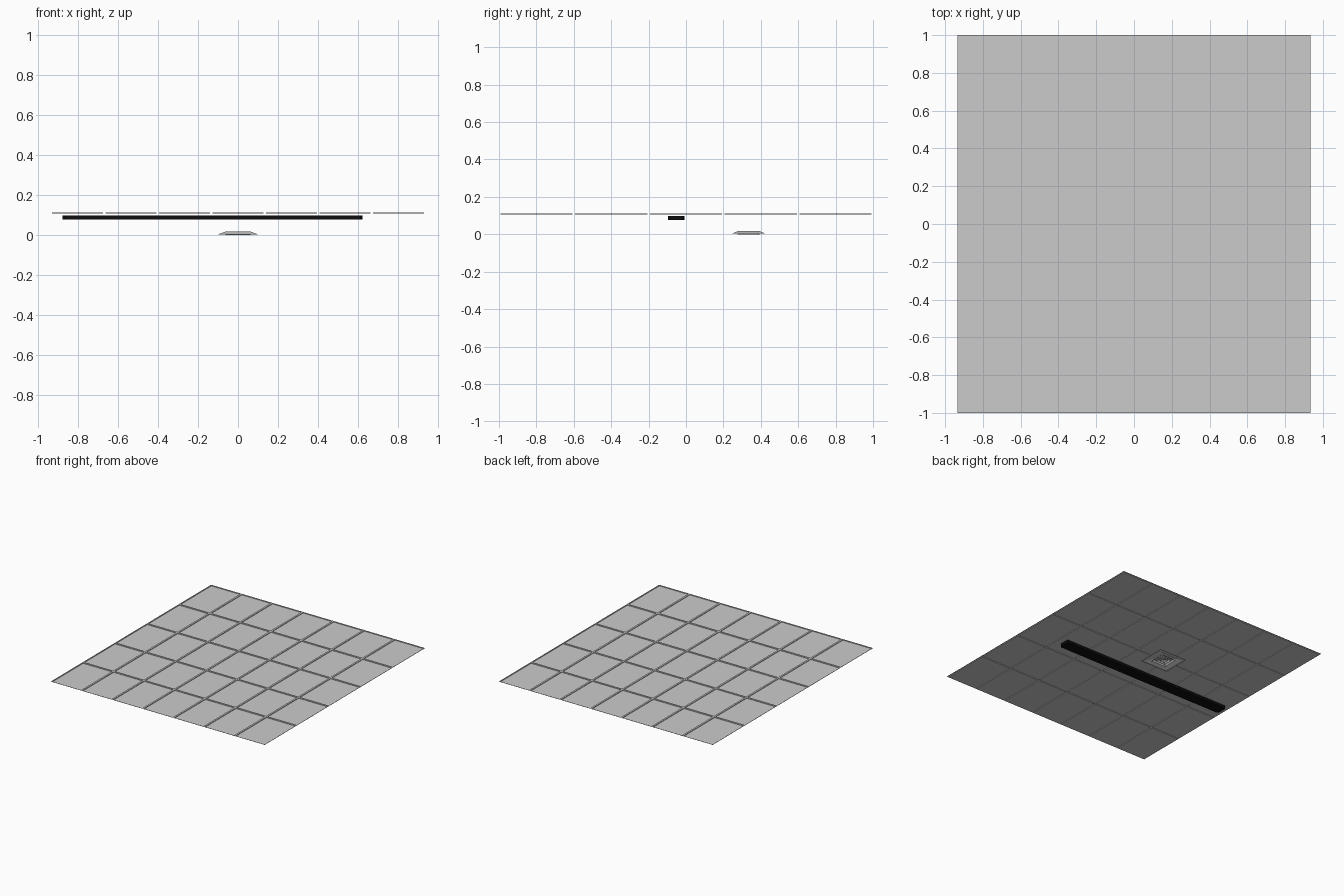
import bpy, bmesh, math

if "Cube" in bpy.data.objects:
    bpy.data.objects.remove(bpy.data.objects["Cube"])

def material(name, v):
    m = bpy.data.materials.new(name)
    m.diffuse_color = (v, v, v, 1)
    m.use_nodes = True
    m.node_tree.nodes["Principled BSDF"].inputs["Base Color"].default_value = m.diffuse_color
    return m

GREY = material("light_grey", 0.6)
BLACK = material("black", 0.004)

def finish(bm, name, mat):
    me = bpy.data.meshes.new(name)
    bm.to_mesh(me)
    bm.free()
    me.materials.append(mat)
    ob = bpy.data.objects.new(name, me)
    bpy.context.collection.objects.link(ob)
    return ob

def ring(bm, cx, cy, hx, hy, z):
    return [bm.verts.new((cx + sx * hx, cy + sy * hy, z))
            for sx, sy in ((-1, -1), (1, -1), (1, 1), (-1, 1))]

def bridge(bm, a, b):
    n = len(a)
    for i in range(n):
        j = (i + 1) % n
        bm.faces.new((a[i], a[j], b[j], b[i]))

# Ceiling: 7 x 5 shallow panels joined by flat rails
COLS, ROWS, W, D = 7, 5, 1.87 / 7, 0.4
TOP, PAN, RAIL = 0.112, 0.107, 0.007
bm = bmesh.new()
for i in range(COLS):
    for j in range(ROWS):
        cx, cy = (i - (COLS - 1) / 2) * W, (j - (ROWS - 1) / 2) * D
        # the outermost rails have no width
        outer = ring(bm, cx, cy, W / 2, D / 2, TOP)
        rim = ring(bm, cx, cy, W / 2 - RAIL, D / 2 - RAIL, TOP)
        pan = ring(bm, cx, cy, W / 2 - RAIL, D / 2 - RAIL, PAN)
        bridge(bm, outer, rim)
        bridge(bm, rim, pan)
        bm.faces.new(pan)
bmesh.ops.remove_doubles(bm, verts=bm.verts, dist=0.0005)
finish(bm, "ceiling_panels", GREY)

# Long dark ribbed strip hanging just under the ceiling
bm = bmesh.new()
N, X0, X1, YC, ZC = 150, -0.877, 0.622, -0.052, 0.088
prev = first = None
for k in range(N + 1):
    x = X0 + (X1 - X0) * k / N
    s = 0.97 if k % 2 else 1.0
    hy = 0.045 * s
    if k in (0, N):
        hy *= 0.75
    cur = [bm.verts.new((x, YC + a * hy, ZC + b * 0.0105 * s))
           for a, b in ((-1, -1), (1, -1), (1, 1), (-1, 1))]
    if prev:
        bridge(bm, prev, cur)
    else:
        first = cur
    prev = cur
bm.faces.new(first[::-1])
bm.faces.new(prev)
bmesh.ops.recalc_face_normals(bm, faces=bm.faces)
finish(bm, "hanging_strip", BLACK)

# Square air diffuser: flange, sloped hood and nested louvres
bm = bmesh.new()
hood = [(0.12, 0.003), (0.1, 0.003), (0.06, 0.018)]
rings = [ring(bm, 0, 0.335, h, h * 0.92, z) for h, z in hood]
for a, b in zip(rings, rings[1:]):
    bridge(bm, a, b)
bm.faces.new(rings[-1])
for h in (0.065, 0.042, 0.022):
    bridge(bm, ring(bm, 0, 0.335, h, h * 0.92, 0.0),
           ring(bm, 0, 0.335, h - 0.015, (h - 0.015) * 0.92, 0.012))
finish(bm, "air_diffuser", GREY)
